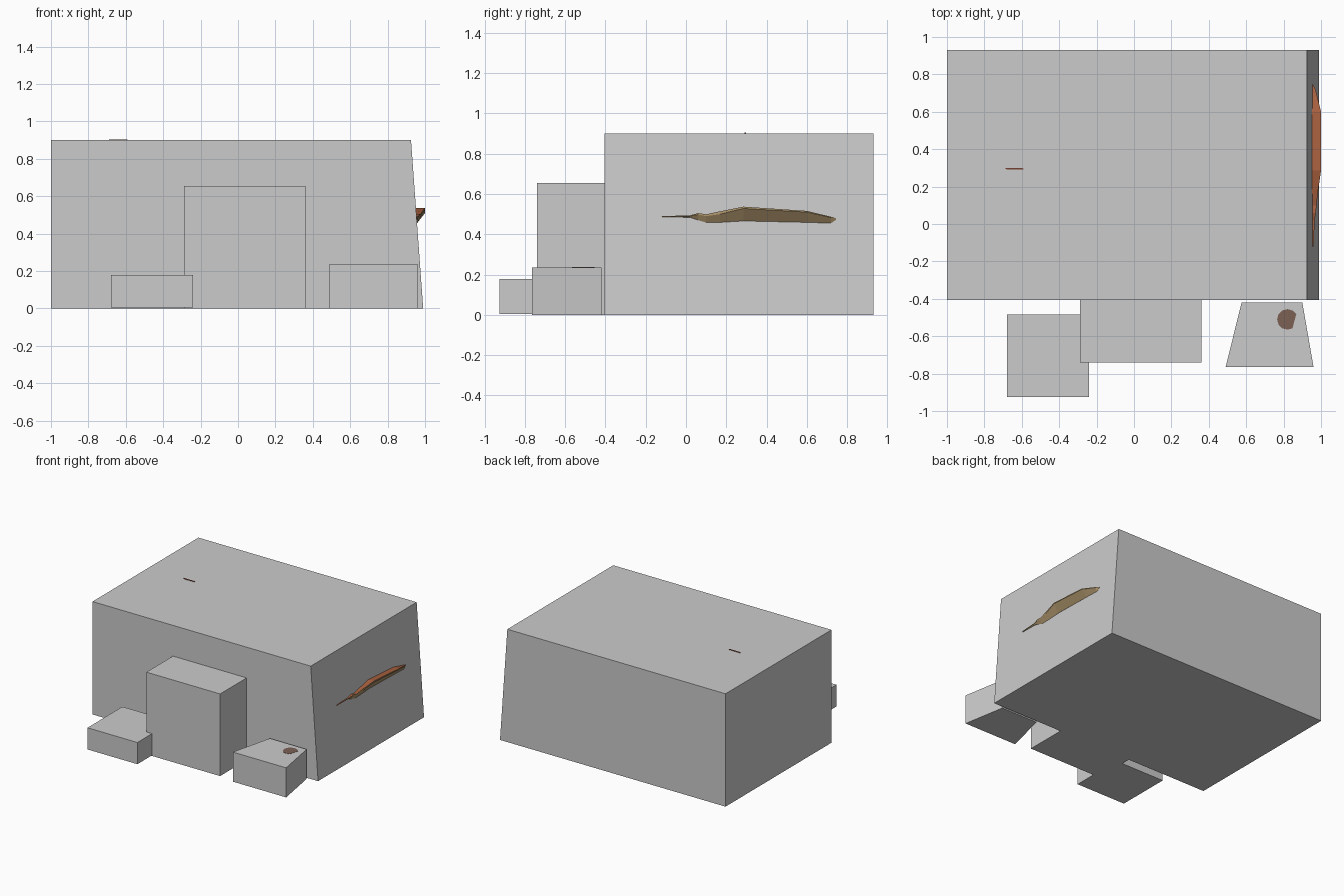
import bpy, math

if "Cube" in bpy.data.objects:
    bpy.data.objects.remove(bpy.data.objects["Cube"])


def material(name, rgb):
    m = bpy.data.materials.new(name)
    m.diffuse_color = (*rgb, 1)
    m.use_nodes = True
    m.node_tree.nodes["Principled BSDF"].inputs["Base Color"].default_value = m.diffuse_color
    return m


def mesh_object(name, verts, faces, mats=(), slots=None):
    me = bpy.data.meshes.new(name)
    me.from_pydata(verts, [], faces)
    for m in mats:
        me.materials.append(m)
    if slots:
        for p, s in zip(me.polygons, slots):
            p.material_index = s
    me.update()
    ob = bpy.data.objects.new(name, me)
    bpy.context.collection.objects.link(ob)
    return ob


def prism(name, base, top, z0, z1, mats=()):
    """Solid between two counter-clockwise plan outlines."""
    n = len(base)
    verts = [(x, y, z0) for x, y in base] + [(x, y, z1) for x, y in top]
    faces = [tuple(reversed(range(n))), tuple(range(n, 2 * n))]
    faces += [(i, (i + 1) % n, n + (i + 1) % n, n + i) for i in range(n)]
    return mesh_object(name, verts, faces, mats)


def rect(x0, x1, y0, y1):
    return [(x0, y0), (x1, y0), (x1, y1), (x0, y1)]


orange = material("orange", (0.40, 0.12, 0.05))
tan = material("tan", (0.45, 0.32, 0.16))
brown = material("brown", (0.20, 0.12, 0.09))
dark_red = material("dark_red", (0.17, 0.05, 0.03))

# Main block with a leaning right wall
prism("main_block", rect(-1, 0.99, -0.405, 0.93), rect(-1, 0.925, -0.405, 0.93), 0, 0.9)

# Blocks along the front
low = rect(-0.68, -0.24, -0.925, -0.485)
prism("low_block", low, low, 0.005, 0.178)
tall = rect(-0.29, 0.36, -0.74, -0.40)
prism("tall_block", tall, tall, 0, 0.655)
wedge = [(0.49, -0.765), (0.96, -0.765), (0.90, -0.42), (0.575, -0.42)]
prism("tapered_block", wedge, wedge, 0, 0.236)

# Leaf-shaped fin out of the right wall: y, outer x, top z, rim z, bottom z
sections = [
    (-0.12, 0.960, 0.490, 0.488, 0.486),
    (0.02, 0.966, 0.494, 0.490, 0.484),
    (0.06, 0.972, 0.505, 0.498, 0.470),
    (0.10, 0.976, 0.499, 0.490, 0.458),
    (0.17, 0.983, 0.514, 0.500, 0.459),
    (0.285, 1.000, 0.537, 0.528, 0.466),
    (0.60, 1.000, 0.516, 0.510, 0.459),
    (0.72, 0.970, 0.487, 0.483, 0.455),
    (0.745, 0.958, 0.480, 0.478, 0.472),
]
verts, faces, slots = [], [], []
for y, xo, zt, zr, zb in sections:
    verts += [(0.94, y, zt), (xo, y, zt), (xo, y, zr), (0.957, y, zb), (0.94, y, zb)]
for i in range(len(sections) - 1):
    for j, slot in enumerate((0, 1, 1, 1)):
        a, b = 5 * i + j, 5 * i + j + 5
        faces.append((a, a + 1, b + 1, b))
        slots.append(slot)
last = 5 * (len(sections) - 1)
faces += [(0, 4, 3, 2, 1), tuple(last + k for k in range(5))]
slots += [1, 1]
mesh_object("wall_fin", verts, faces, (orange, tan), slots)

# Thin ridge breaking through the roof
ridge = [(-0.69, 0.299), (-0.68, 0.291), (-0.59, 0.291), (-0.59, 0.298)]
prism("roof_ridge", ridge, ridge, 0.89, 0.904, (dark_red,))

# Notched round patch on the tapered block
outline = []
for k in range(12):
    a = math.tau * k / 12
    r = 0.04 if k in (0, 11) else 0.055
    outline.append((0.82 + r * math.cos(a), -0.51 + r * math.sin(a)))
prism("round_patch", outline, outline, 0.225, 0.2375, (brown,))
